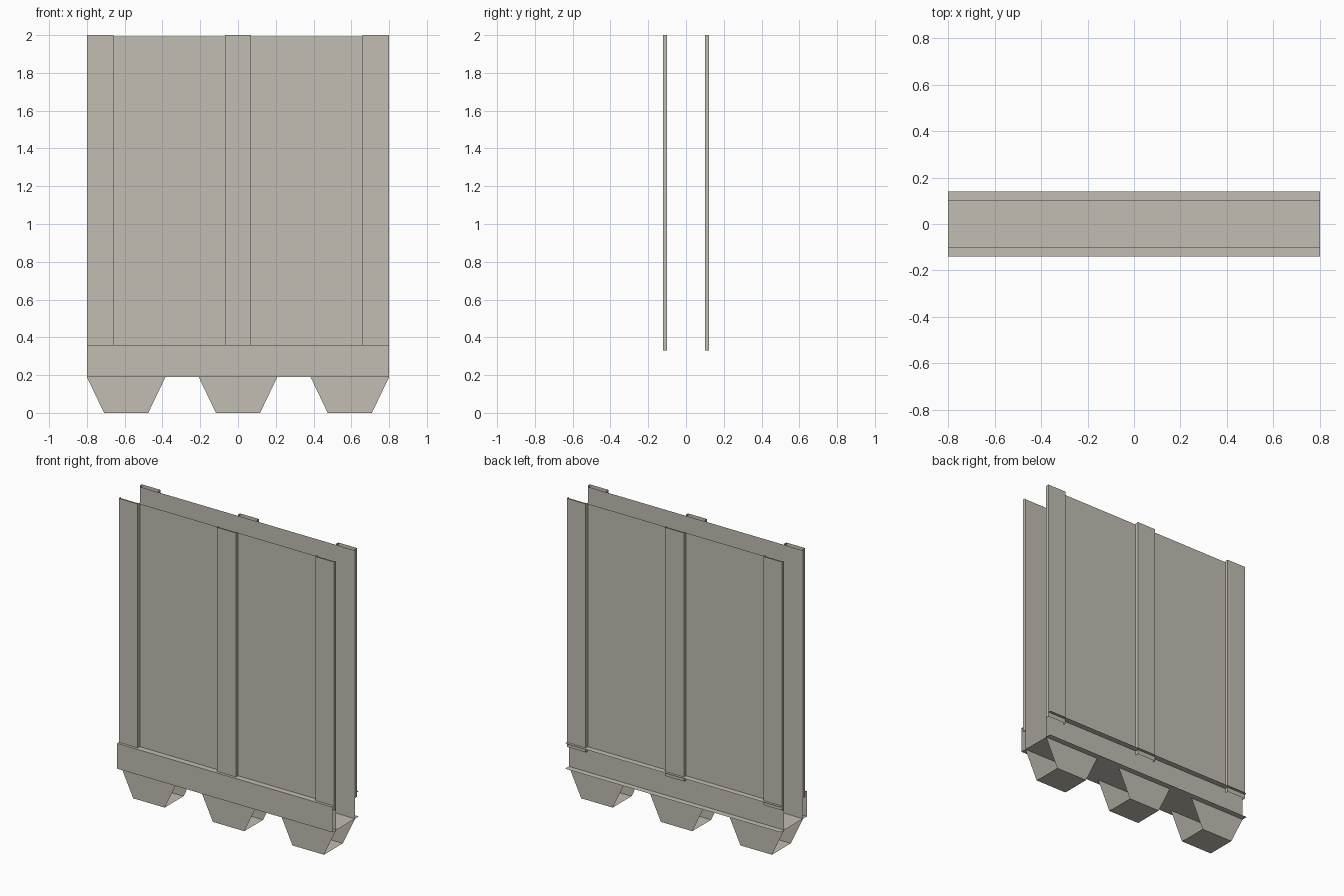
import bpy
import bmesh
from mathutils import Vector

cube = bpy.data.objects.get("Cube")
if cube:
    bpy.data.objects.remove(cube, do_unlink=True)

# One flat colour for all the sheet metal
metal = bpy.data.materials.new("warm_grey_metal")
metal.use_nodes = True
colour = (0.54, 0.51, 0.45, 1)
metal.diffuse_color = colour
metal.node_tree.nodes["Principled BSDF"].inputs["Base Color"].default_value = colour

HALF_X = 0.80      # half the length
WALL_Y = 0.10      # wall planes
RAIL_Y = 0.04      # depth of the rail flanges
STRAP_Y = 0.022    # how far straps stand off the wall
FLOOR_Z, RAIL_Z = 0.19, 0.36
WALL_TOP, STRAP_BOTTOM, TOP = 1.992, 0.33, 2.0


def finish(name, bm):
    mesh = bpy.data.meshes.new(name)
    bm.to_mesh(mesh)
    bm.free()
    mesh.materials.append(metal)
    obj = bpy.data.objects.new(name, mesh)
    bpy.context.collection.objects.link(obj)
    return obj


def sweep(name, points, direction):
    """Folded thin sheet: an open profile swept along a direction."""
    bm = bmesh.new()
    start = [bm.verts.new(p) for p in points]
    end = [bm.verts.new(Vector(p) + Vector(direction)) for p in points]
    for i in range(len(points) - 1):
        bm.faces.new((start[i], start[i + 1], end[i + 1], end[i]))
    return finish(name, bm)


def along_x(name, profile):
    return sweep(name, [(-HALF_X, y, z) for y, z in profile], (2 * HALF_X, 0, 0))


# Floor and the two tall walls
along_x("floor", [(WALL_Y, FLOOR_Z), (-WALL_Y, FLOOR_Z)])
along_x("front_wall", [(-WALL_Y, FLOOR_Z), (-WALL_Y, WALL_TOP)])
along_x("back_wall", [(WALL_Y, WALL_TOP), (WALL_Y, RAIL_Z)])

# Channel rails, both open towards the back
for name, web in (("front_rail", -WALL_Y - RAIL_Y), ("back_rail", WALL_Y)):
    lip = web + RAIL_Y
    along_x(name, [(lip, FLOOR_Z), (web, FLOOR_Z), (web, RAIL_Z), (lip, RAIL_Z)])

# Upright straps: shallow channels against each wall
for side, sign in (("front", -1), ("back", 1)):
    inner, outer = sign * WALL_Y, sign * (WALL_Y + STRAP_Y)
    for place, x in (("right", -0.73), ("middle", 0), ("left", 0.73)):
        a, b = x - 0.07, x + 0.07
        profile = [(a, inner), (a, outer), (b, outer), (b, inner)]
        sweep(f"{side}_{place}_strap", [(px, py, STRAP_BOTTOM) for px, py in profile],
              (0, 0, TOP - STRAP_BOTTOM))

# Tapered feet: two trapezoid plates joined by a base, open at the ends
for place, x in (("right", -0.592), ("middle", 0), ("left", 0.592)):
    bm = bmesh.new()
    rows = [(-WALL_Y, FLOOR_Z, 0.208), (-WALL_Y, 0, 0.117),
            (WALL_Y, 0, 0.117), (WALL_Y, FLOOR_Z, 0.208)]
    pairs = [[bm.verts.new((x + s * half, y, z)) for s in (-1, 1)] for y, z, half in rows]
    for (a, b), (c, d) in zip(pairs, pairs[1:]):
        bm.faces.new((a, c, d, b))
    finish(f"{place}_foot", bm)
